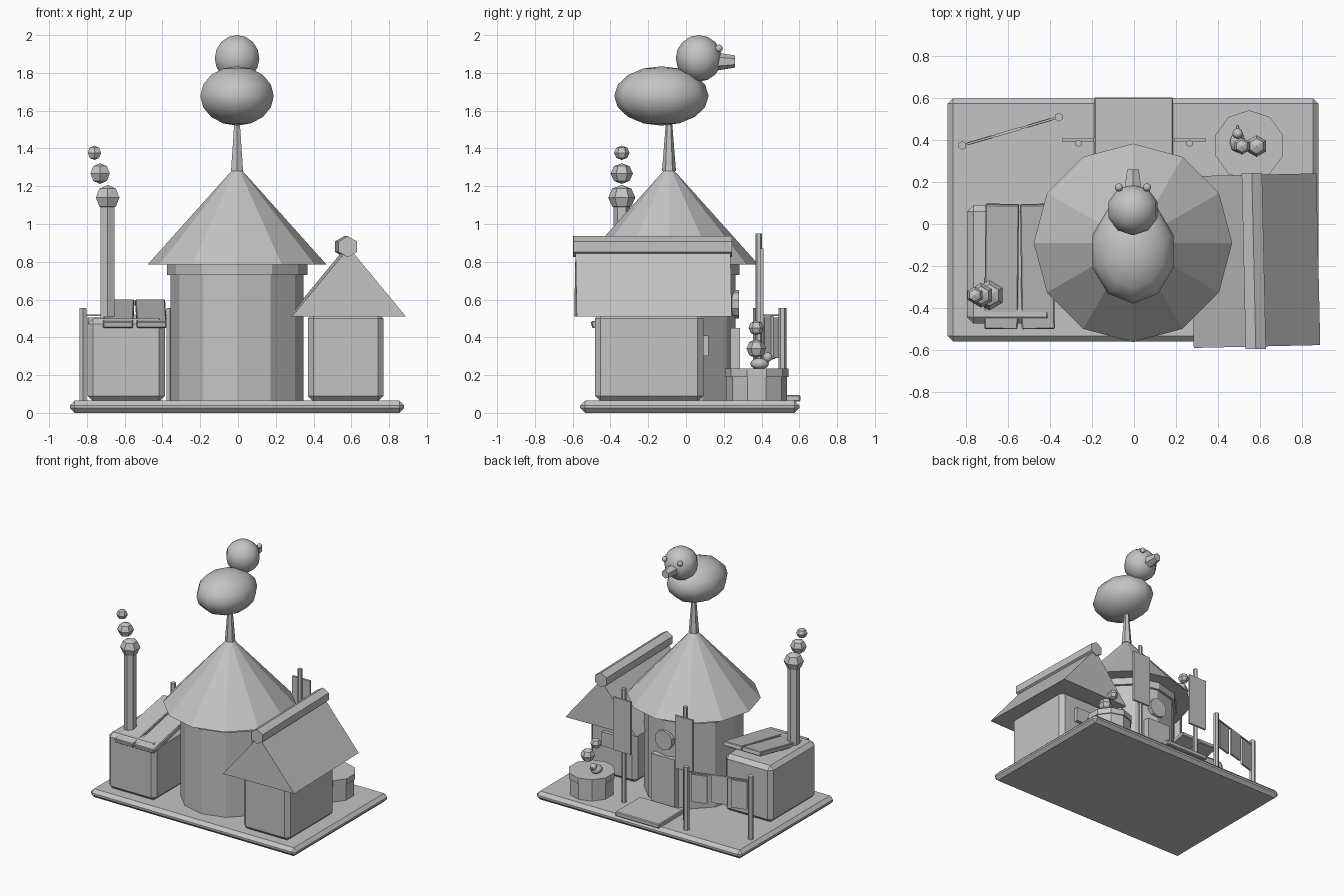
import bpy, bmesh, math
from mathutils import Matrix, Vector

if "Cube" in bpy.data.objects:
    bpy.data.objects.remove(bpy.data.objects["Cube"])

grey = bpy.data.materials.new("plain_grey")
grey.diffuse_color = (0.55, 0.55, 0.55, 1)
grey.use_nodes = True
grey.node_tree.nodes["Principled BSDF"].inputs["Base Color"].default_value = grey.diffuse_color


def finish(name, bm, loc=(0, 0, 0), rot=(0, 0, 0), smooth=False, bevel=0):
    bmesh.ops.recalc_face_normals(bm, faces=bm.faces)
    if bevel:
        bmesh.ops.bevel(bm, geom=bm.edges[:], offset=bevel, segments=1, affect='EDGES')
    for f in bm.faces:
        f.smooth = smooth
    me = bpy.data.meshes.new(name)
    bm.to_mesh(me)
    bm.free()
    me.materials.append(grey)
    ob = bpy.data.objects.new(name, me)
    ob.location, ob.rotation_euler = loc, rot
    bpy.context.collection.objects.link(ob)
    return ob


def box(name, x0, x1, y0, y1, z0, z1, bevel=0, rot=(0, 0, 0)):
    bm = bmesh.new()
    bmesh.ops.create_cube(bm, size=1)
    bmesh.ops.scale(bm, vec=(x1 - x0, y1 - y0, z1 - z0), verts=bm.verts)
    return finish(name, bm, ((x0 + x1) / 2, (y0 + y1) / 2, (z0 + z1) / 2), rot, bevel=bevel)


def cone(name, loc, r0, r1, length, sides, rot=(0, 0, 0)):
    # loc is the middle of the axis
    bm = bmesh.new()
    bmesh.ops.create_cone(bm, cap_ends=True, segments=sides, radius1=r0, radius2=r1, depth=length)
    return finish(name, bm, loc, rot)


def post(name, x, y, z0, z1, r0, sides, r1=None):
    return cone(name, (x, y, (z0 + z1) / 2), r0, r0 if r1 is None else r1, z1 - z0, sides)


def ball(name, loc, size, segs, rings, smooth=False):
    bm = bmesh.new()
    bmesh.ops.create_uvsphere(bm, u_segments=segs, v_segments=rings, radius=1)
    bmesh.ops.scale(bm, vec=size, verts=bm.verts)
    return finish(name, bm, loc, smooth=smooth)


CX, CY = -0.005, -0.09   # tower axis
FLAT = math.pi / 2

# Base slab
box("base_slab", -0.89, 0.88, -0.56, 0.60, 0, 0.065, 0.025)

# Round tower with cone roof
post("tower_wall", CX, CY, 0.06, 0.785, 0.353, 12)
post("tower_ring", CX, CY, 0.73, 0.786, 0.372, 12)
post("tower_roof", CX, CY, 0.785, 1.30, 0.474, 12, 0.012)
post("roof_spike", CX, CY, 1.28, 1.56, 0.037, 6, 0.015)

# Door, round window and mat at the back
box("tower_door", -0.10, 0.10, 0.20, 0.285, 0.06, 0.45)
cone("tower_window", (0, 0.255, 0.575), 0.075, 0.075, 0.05, 10, (FLAT, 0, 0))
box("door_mat", -0.19, 0.187, 0.30, 0.605, 0.06, 0.095, 0.006)

# Bird on the spike
ball("bird_body", (CX, -0.13, 1.678), (0.204, 0.25, 0.157), 10, 8, True)
ball("bird_head", (CX, 0.068, 1.877), (0.124, 0.122, 0.123), 10, 8, True)
cone("bird_beak", (CX, 0.21, 1.86), 0.048, 0.032, 0.10, 6, (-FLAT, 0, 0))
for s in (-1, 1):
    ball("bird_eye", (CX + s * 0.067, 0.175, 1.93), (0.02,) * 3, 8, 6, True)

# Left house with two sloping roof panels
box("left_house_wall", -0.797, -0.387, -0.475, 0.09, 0.06, 0.50, 0.03)
box("left_roof_panel", -0.712, -0.552, -0.505, 0.10, 0.508, 0.543, 0.005, (math.radians(11.3), 0, math.radians(-0.6)))
box("left_roof_panel", -0.540, -0.382, -0.505, 0.10, 0.508, 0.543, 0.005, (math.radians(11.3), 0, math.radians(0.8)))

# Chimney and smoke puffs
post("chimney", -0.69, -0.34, 0.45, 1.11, 0.043, 6)
for x, z, r in ((-0.69, 1.14, 0.072), (-0.73, 1.267, 0.059), (-0.76, 1.377, 0.041)):
    ball("smoke_puff", (x, -0.34, z), (r, r, r * 0.93), 6, 4)

# Right house with gable roof and ridge beam
box("right_house_wall", 0.37, 0.77, -0.482, 0.092, 0.06, 0.53, 0.03)
box("right_house_window", 0.515, 0.645, 0.08, 0.12, 0.30, 0.41)
bm = bmesh.new()
tri = [bm.verts.new((x, -0.41, z)) for x, z in ((-0.302, 0), (0.302, 0), (0, 0.365))]
ext = bmesh.ops.extrude_face_region(bm, geom=[bm.faces.new(tri)])
bmesh.ops.translate(bm, vec=(0, 0.82, 0),
                    verts=[v for v in ext["geom"] if isinstance(v, bmesh.types.BMVert)])
if len(bm.faces) < 5:
    bm.faces.new(tri)
finish("right_house_roof", bm, (0.578, -0.175, 0.51), (0, 0, math.radians(1.3)))
cone("ridge_beam", (0.572, -0.177, 0.88), 0.056, 0.056, 0.84, 6, (FLAT, 0, math.radians(1.3)))

# Round tub with bubbles and a little bird
post("tub", 0.55, 0.375, 0.06, 0.20, 0.160, 10)
post("tub_rim", 0.55, 0.375, 0.19, 0.235, 0.168, 10)
ball("tub_puff", (0.585, 0.372, 0.34), (0.052, 0.052, 0.05), 6, 4)
ball("tub_puff", (0.515, 0.372, 0.45), (0.041, 0.041, 0.039), 6, 4)
ball("small_bird_body", (0.495, 0.39, 0.26), (0.038, 0.05, 0.03), 8, 6, True)
ball("small_bird_head", (0.495, 0.432, 0.295), (0.026,) * 3, 8, 6, True)
cone("small_bird_beak", (0.495, 0.46, 0.292), 0.011, 0.005, 0.025, 5, (-FLAT, 0, 0))

# Banner poles beside the door
for s in (-1, 1):
    post("banner_pole", s * 0.265, 0.385, 0.06, 0.95, 0.017, 6)
    box("banner", s * 0.267 - 0.077, s * 0.267 + 0.077, 0.393, 0.409, 0.46, 0.87)

# Washing line with three cloths
a, b = Vector((-0.82, 0.375, 0)), Vector((-0.36, 0.51, 0))
yaw = math.atan2(b.y - a.y, b.x - a.x)
for p in (a, b):
    post("line_post", p.x, p.y, 0.06, 0.555, 0.021, 6)
m, half = (a + b) / 2, (b - a).length / 2
box("washing_line", m.x - half, m.x + half, m.y - 0.005, m.y + 0.005, 0.512, 0.522, 0, (0, 0, yaw))
for t, top in ((0.18, 0.50), (0.48, 0.515), (0.80, 0.50)):
    c = a.lerp(b, t)
    box("cloth", c.x - 0.06, c.x + 0.06, c.y - 0.007, c.y + 0.007, top - 0.21, top + 0.005, 0, (0, 0, yaw))
